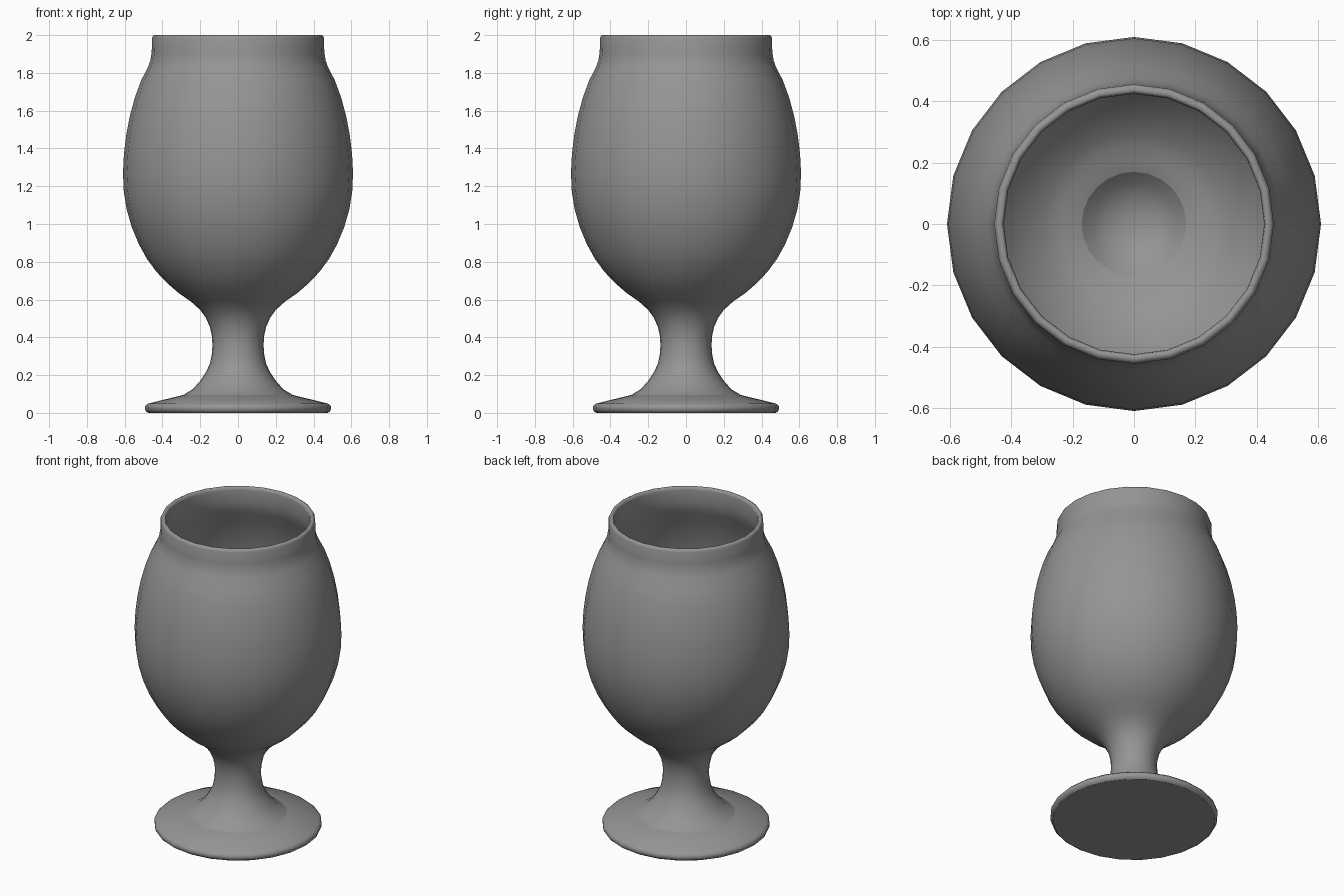
import bpy, bmesh, math

SEGMENTS = 24

# Outer wall from foot to rim (radius, height)
outer = [(0.475, 0.0), (0.487, 0.008), (0.492, 0.02), (0.492, 0.035), (0.477, 0.049),
         (0.29, 0.095), (0.24, 0.125), (0.20, 0.17), (0.17, 0.215), (0.149, 0.26),
         (0.139, 0.31), (0.135, 0.36), (0.139, 0.41), (0.149, 0.455), (0.17, 0.503),
         (0.20, 0.545), (0.25, 0.59), (0.315, 0.635), (0.375, 0.687), (0.43, 0.745),
         (0.482, 0.815), (0.526, 0.895), (0.563, 0.985), (0.59, 1.08), (0.605, 1.175),
         (0.609, 1.27), (0.604, 1.37), (0.592, 1.47), (0.573, 1.57), (0.546, 1.67),
         (0.513, 1.76), (0.477, 1.83), (0.464, 1.865), (0.457, 1.91), (0.455, 1.985),
         (0.45, 1.996), (0.442, 2.0)]
# Rim lip, inner wall and shallow well at the top of the stem
inner = [(0.434, 2.0), (0.427, 1.995), (0.424, 1.98), (0.427, 1.90), (0.435, 1.86),
         (0.45, 1.82), (0.483, 1.75), (0.516, 1.66), (0.543, 1.565), (0.562, 1.465),
         (0.574, 1.365), (0.579, 1.27), (0.575, 1.18), (0.56, 1.085), (0.534, 0.995),
         (0.498, 0.91), (0.456, 0.835), (0.408, 0.767), (0.355, 0.712), (0.297, 0.663),
         (0.25, 0.638), (0.21, 0.626), (0.17, 0.61), (0.135, 0.575), (0.09, 0.545),
         (0.032, 0.53)]
# Rings that stay crisp: underside of the foot, foot-to-stem crease, well edge
creases = [outer[0], outer[5], (0.17, 0.61)]


def lathe(name, profile, creases):
    """Revolve a profile around z, close both ends and shade it smooth."""
    bm = bmesh.new()
    rings = []
    for r, z in profile:
        rings.append([bm.verts.new((r * math.cos(a), r * math.sin(a), z))
                      for a in (2 * math.pi * i / SEGMENTS for i in range(SEGMENTS))])
    for low, high in zip(rings, rings[1:]):
        for i in range(SEGMENTS):
            j = (i + 1) % SEGMENTS
            bm.faces.new((low[i], low[j], high[j], high[i]))
    bm.faces.new(rings[0][::-1])
    bm.faces.new(rings[-1])
    bmesh.ops.recalc_face_normals(bm, faces=bm.faces)
    for face in bm.faces:
        face.smooth = True
    for point, ring in zip(profile, rings):
        if point in creases:
            for a, b in zip(ring, ring[1:] + ring[:1]):
                bm.edges.get((a, b)).smooth = False
    mesh = bpy.data.meshes.new(name)
    bm.to_mesh(mesh)
    bm.free()
    obj = bpy.data.objects.new(name, mesh)
    bpy.context.collection.objects.link(obj)
    return obj


# Stemmed glass in dark grey
glass = lathe("stemmed_glass", outer + inner, creases)
grey = bpy.data.materials.new("dark_grey")
grey.diffuse_color = (0.3, 0.3, 0.3, 1)
glass.data.materials.append(grey)
